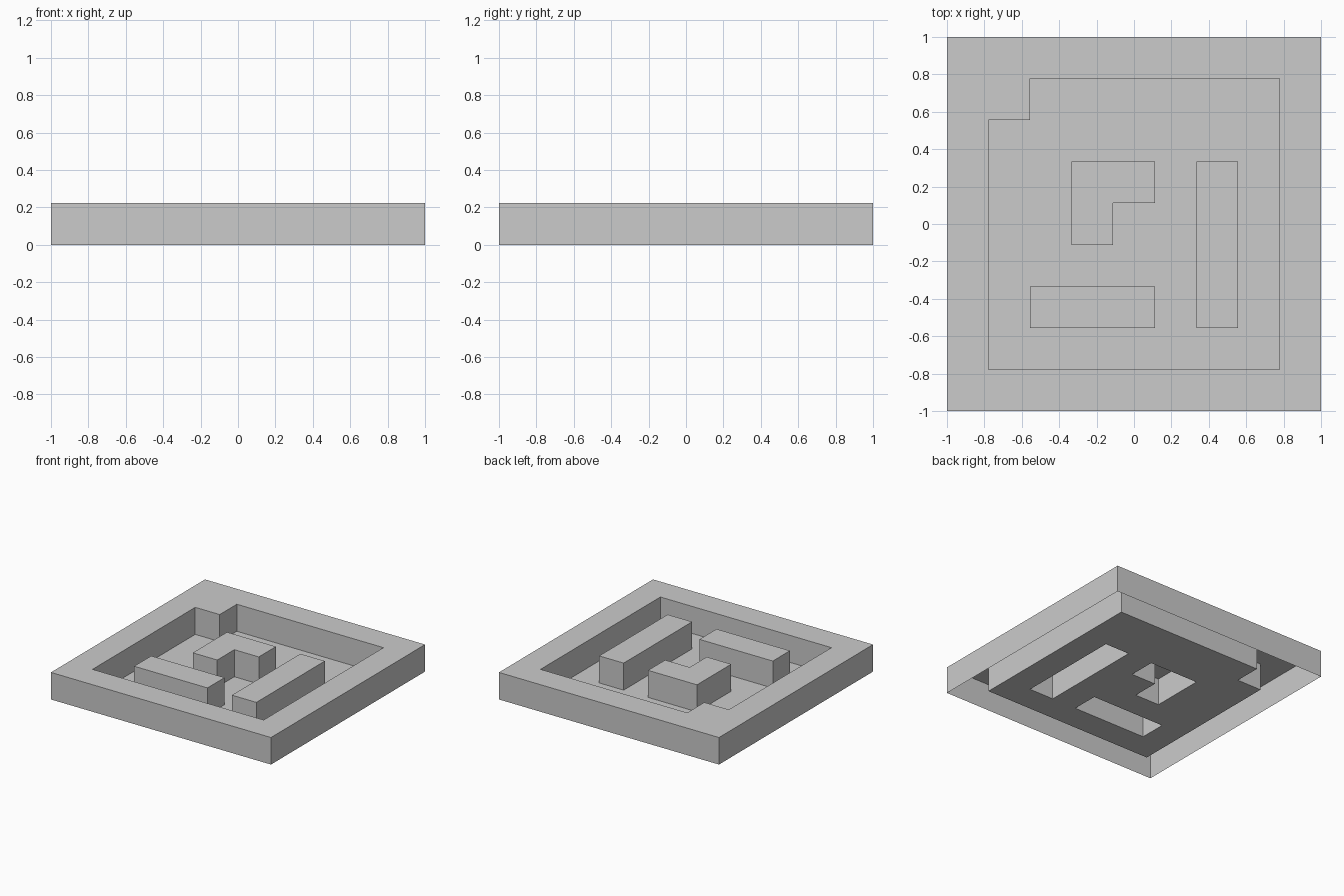
import bpy, bmesh, math

if "Cube" in bpy.data.objects:
    bpy.data.objects.remove(bpy.data.objects["Cube"])

# Floor plan, back row first: '#' is wall, '.' is open floor
PLAN = [
    "#########",
    "##......#",
    "#.......#",
    "#..##.#.#",
    "#..#..#.#",
    "#.....#.#",
    "#.###.#.#",
    "#.......#",
    "#########",
]
N = len(PLAN)
CELL = 2 / N


def is_wall(col, row):
    return 0 <= col < N and 0 <= row < N and PLAN[N - 1 - row][col] == "#"


def point(col, row, z):
    return (col * CELL - 1, row * CELL - 1, z)


def build(name, quads):
    bm = bmesh.new()
    for quad in quads:
        bm.faces.new([bm.verts.new(p) for p in quad])
    bmesh.ops.remove_doubles(bm, verts=bm.verts, dist=1e-4)
    # Merge coplanar cells into clean flat faces
    bmesh.ops.dissolve_limit(bm, angle_limit=math.radians(1),
                             verts=bm.verts, edges=bm.edges)
    mesh = bpy.data.meshes.new(name)
    bm.to_mesh(mesh)
    bm.free()
    bpy.context.collection.objects.link(bpy.data.objects.new(name, mesh))


walls, floor = [], []
for row in range(N):
    for col in range(N):
        corners = [(col, row), (col + 1, row), (col + 1, row + 1), (col, row + 1)]
        if not is_wall(col, row):
            floor.append([point(*c, 0) for c in corners])
            continue
        # Wall top, then a side wherever the wall meets open space (open below)
        walls.append([point(*c, CELL) for c in corners])
        for k, (dx, dy) in enumerate([(0, -1), (1, 0), (0, 1), (-1, 0)]):
            if not is_wall(col + dx, row + dy):
                a, b = corners[k], corners[(k + 1) % 4]
                walls.append([point(*a, 0), point(*b, 0),
                              point(*b, CELL), point(*a, CELL)])

build("maze_walls", walls)
build("maze_floor", floor)
